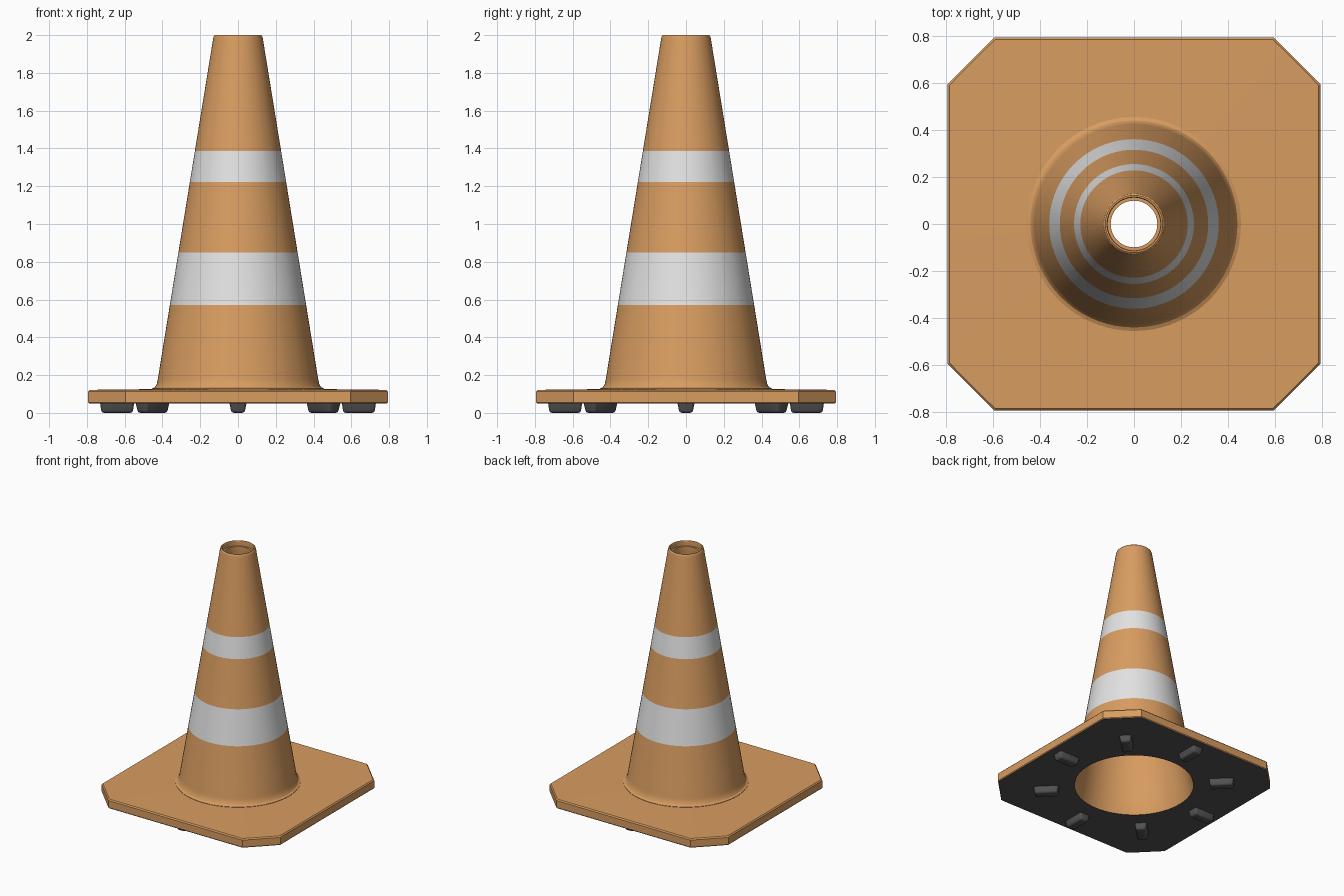
import bpy, bmesh, math
from mathutils import Matrix

if "Cube" in bpy.data.objects:
    bpy.data.objects.remove(bpy.data.objects["Cube"])


def material(name, rgb):
    m = bpy.data.materials.new(name)
    m.diffuse_color = (*rgb, 1)
    m.use_nodes = True
    m.node_tree.nodes["Principled BSDF"].inputs["Base Color"].default_value = m.diffuse_color
    return m


orange = material("orange_plastic", (0.69, 0.335, 0.118))
white = material("white_band", (0.77, 0.77, 0.77))
black = material("black_rubber", (0.085, 0.085, 0.085))

# Angles shared by cone and base, including the exact octagon corners
HALF, CORNER = 0.793, 0.595
corner = math.atan2(CORNER, HALF)
angles = {2 * math.pi * i / 72 for i in range(72)}
for q in range(4):
    for s in (corner, -corner):
        angles.add((q * math.pi / 2 + s) % (2 * math.pi))
angles = sorted(angles)


def octagon(a, half):
    """Radius of the cut-corner square in direction a."""
    c, s = abs(math.cos(a)), abs(math.sin(a))
    d = half - HALF
    return min(half / max(c, s), (HALF + CORNER + d * 1.4) / (c + s))


def finish(name, bm, mats, smooth=30):
    me = bpy.data.meshes.new(name)
    bm.to_mesh(me)
    bm.free()
    for m in mats:
        me.materials.append(m)
    ob = bpy.data.objects.new(name, me)
    bpy.context.collection.objects.link(ob)
    bpy.ops.object.select_all(action='DESELECT')
    ob.select_set(True)
    bpy.context.view_layer.objects.active = ob
    bpy.ops.object.shade_smooth_by_angle(angle=math.radians(smooth))
    return ob


def loft(name, rings, mats, rule):
    """Skin rings of (radius, z, is_octagon); rule(z) picks each strip's material."""
    bm = bmesh.new()
    loops = []
    for r, z, octo in rings:
        loop = []
        for a in angles:
            d = octagon(a, r) if octo else r
            loop.append(bm.verts.new((d * math.cos(a), d * math.sin(a), z)))
        loops.append(loop)
    n = len(angles)
    for k in range(len(loops) - 1):
        lo, hi = loops[k], loops[k + 1]
        for j in range(n):
            f = bm.faces.new((lo[j], lo[(j + 1) % n], hi[(j + 1) % n], hi[j]))
            f.material_index = rule(k)
    return finish(name, bm, mats)


# Hollow cone: flared foot, banded outside, rolled lip, inner wall
def wall(z):
    return 0.131 + (1.985 - z) * 0.1625


profile = [(0.455, 0.123), (0.455, 0.129), (0.440, 0.136), (0.431, 0.150),
           (wall(0.175), 0.175), (wall(0.19), 0.19)]
profile += [(wall(z), z) for z in (0.572, 0.848, 1.222, 1.386, 1.97, 1.985)]
profile += [(0.128, 1.995), (0.122, 2.0), (0.115, 2.0), (0.112, 1.995),
            (0.112, 1.96), (0.099, 1.96), (0.099, 1.93),
            (0.40, 0.17), (0.422, 0.08), (0.433, 0.05)]
loft("cone_body", [(r, z, False) for r, z in profile], [orange, white],
     lambda k: 1 if k in (6, 8) else 0)

# Cut-corner base slab with a dark underside
loft("base_plate",
     [(0.433, 0.05, False), (0.788, 0.05, True), (HALF, 0.056, True),
      (HALF, 0.113, True), (0.785, 0.122, True), (0.455, 0.126, False)],
     [orange, black], lambda k: 1 if k == 0 else 0)

# Eight radial rubber feet, tapered downwards with softened edges
for i in range(8):
    bm = bmesh.new()
    bmesh.ops.create_cube(bm, size=1)
    for v in bm.verts:
        low = v.co.z < 0
        v.co.x *= 0.165 if low else 0.18
        v.co.y *= 0.07 if low else 0.09
        v.co.z = 0.0 if low else 0.052
    edges = [e for e in bm.edges if min(v.co.z for v in e.verts) < 0.01]
    bmesh.ops.bevel(bm, geom=edges, offset=0.014, segments=3, profile=0.5,
                    affect='EDGES')
    bm.transform(Matrix.Rotation(i * math.pi / 4, 4, 'Z')
                 @ Matrix.Translation((0.64, 0, 0)))
    finish(f"rubber_foot_{i + 1}", bm, [black])
